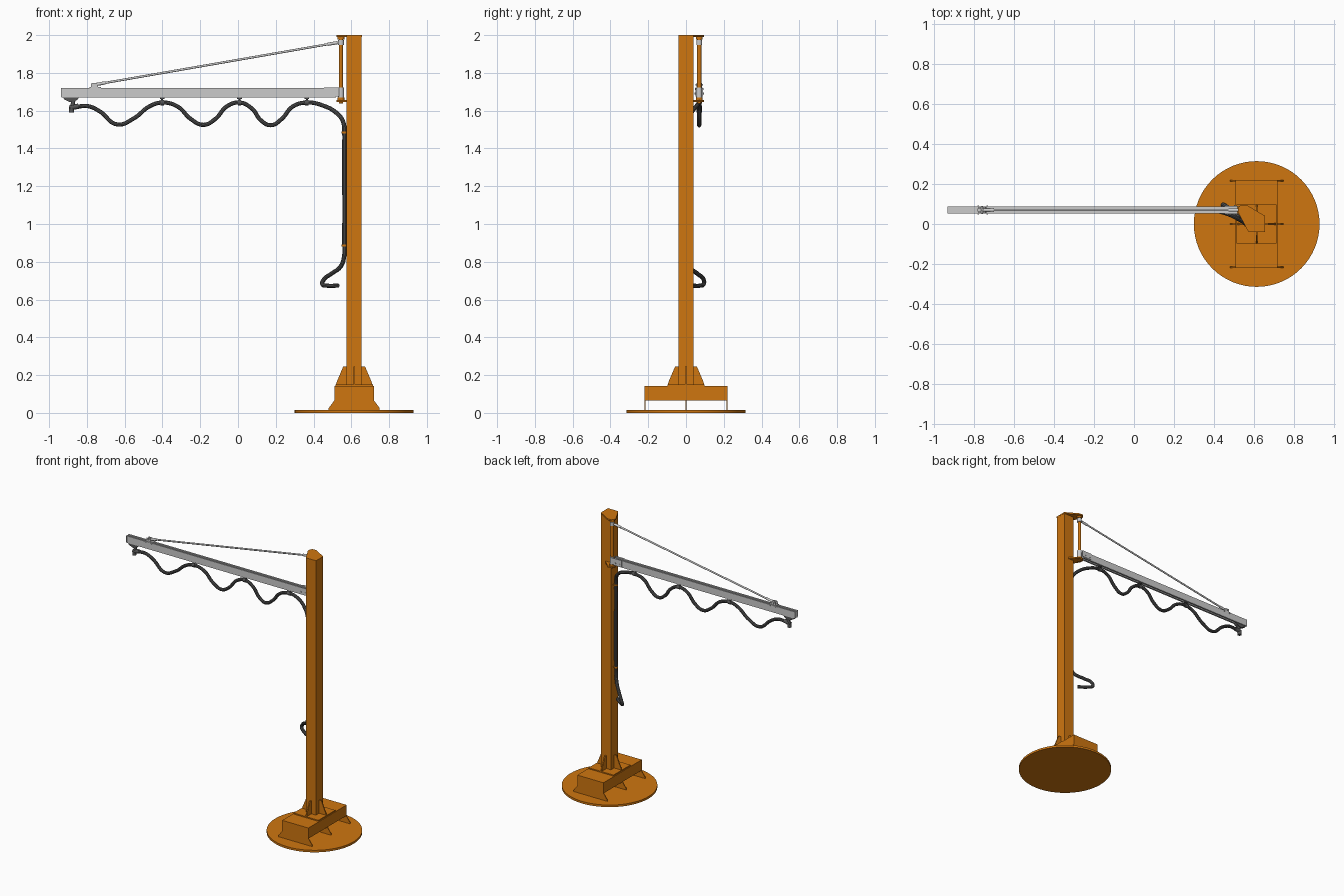
import bpy, bmesh
from mathutils import Vector

if "Cube" in bpy.data.objects:
    bpy.data.objects.remove(bpy.data.objects["Cube"])


def material(name, rgb):
    m = bpy.data.materials.new(name)
    m.diffuse_color = (*rgb, 1)
    m.use_nodes = True
    m.node_tree.nodes["Principled BSDF"].inputs["Base Color"].default_value = m.diffuse_color
    return m


ORANGE = material("orange_paint", (0.62, 0.18, 0.005))
DARK = material("dark_rubber", (0.09, 0.09, 0.09))
STEEL = None


def finish(ob, mat):
    if mat:
        ob.data.materials.append(mat)
    return ob


def prism(name, pts, axis, lo, hi, mat=STEEL):
    """Extrude a 2D outline along an axis: x uses (y,z), y uses (x,z), z uses (x,y)."""
    place = {"x": lambda a, b, c: (c, a, b), "y": lambda a, b, c: (a, c, b),
             "z": lambda a, b, c: (a, b, c)}[axis]
    bm = bmesh.new()
    f = bm.faces.new([bm.verts.new(place(a, b, lo)) for a, b in pts])
    ext = bmesh.ops.extrude_face_region(bm, geom=[f])["geom"]
    bmesh.ops.translate(bm, vec=place(0, 0, hi - lo),
                        verts=[v for v in ext if isinstance(v, bmesh.types.BMVert)])
    bmesh.ops.recalc_face_normals(bm, faces=bm.faces)
    me = bpy.data.meshes.new(name)
    bm.to_mesh(me)
    bm.free()
    ob = bpy.data.objects.new(name, me)
    bpy.context.collection.objects.link(ob)
    return finish(ob, mat)


def box(name, x0, x1, y0, y1, z0, z1, mat=STEEL):
    return prism(name, [(x0, y0), (x1, y0), (x1, y1), (x0, y1)], "z", z0, z1, mat)


def rod(name, a, b, r, mat=STEEL, sides=20):
    a, b = Vector(a), Vector(b)
    bpy.ops.mesh.primitive_cylinder_add(vertices=sides, radius=r, depth=(b - a).length,
                                        location=(a + b) / 2)
    ob = bpy.context.object
    ob.name = name
    ob.rotation_euler = (b - a).to_track_quat("Z", "Y").to_euler()
    if sides > 8:
        bpy.ops.object.shade_smooth_by_angle()
    return finish(ob, mat)


CX, PX, PY = 0.615, 0.545, 0.07     # column centre x, pivot x and y

# base: floor disc, raised ballast box on three plates
rod("floor_disc", (CX, 0, 0), (CX, 0, 0.015), 0.315, ORANGE, 64)
for y in (-0.217, 0, 0.217):
    prism("base_rib", [(0.48, 0.015), (0.75, 0.015), (0.75, 0.025), (0.72, 0.066),
                       (0.51, 0.066), (0.48, 0.025)], "y", y - 0.003, y + 0.003, ORANGE)
box("base_box", 0.51, 0.72, -0.22, 0.22, 0.065, 0.142, ORANGE)
box("column_foot_plate", 0.515, 0.715, -0.097, 0.097, 0.142, 0.15, ORANGE)

# column with four gussets
box("column", 0.575, 0.655, -0.04, 0.04, 0.15, 1.993, ORANGE)
for s in (-1, 1):
    g = [(0.038, 0.15), (0.097, 0.15), (0.092, 0.165), (0.058, 0.245), (0.038, 0.245)]
    prism("column_gusset_side", [(CX + s * a, b) for a, b in g], "y", -0.004, 0.004, ORANGE)
    prism("column_gusset_front_back", [(s * a, b) for a, b in g],
          "x", CX - 0.004, CX + 0.004, ORANGE)

# pivot brackets and post, offset diagonally from the column corner
arm_plate = [(0.574, -0.041), (0.656, -0.041), (0.656, 0.041), (0.565, 0.095),
             (0.535, 0.095), (0.522, 0.082), (0.522, 0.058)]
low_plate = [(0.574, -0.035), (0.62, 0.041), (0.565, 0.095),
             (0.535, 0.095), (0.522, 0.082), (0.522, 0.058)]
prism("pivot_bracket_top", arm_plate, "z", 1.99, 2.0, ORANGE)
prism("pivot_bracket_bottom", low_plate, "z", 1.647, 1.657, ORANGE)
rod("pivot_post", (PX, PY, 1.65), (PX, PY, 1.995), 0.011, ORANGE)
for z in (1.657, 1.978):
    rod("pivot_collar", (PX, PY, z), (PX, PY, z + 0.012), 0.018, ORANGE)
rod("pivot_bottom_nut", (PX, PY, 1.639), (PX, PY, 1.648), 0.012, ORANGE, 6)

# boom: rail with a slot below and a groove on top
half = [(0.006, 1.67), (0.017, 1.67), (0.017, 1.72), (0.007, 1.72), (0.007, 1.714)]
inner = [(0.014, 1.709), (0.014, 1.673), (0.006, 1.673)]
outline = ([(PY + a, b) for a, b in half] + [(PY - a, b) for a, b in reversed(half)]
           + [(PY - a, b) for a, b in reversed(inner)] + [(PY + a, b) for a, b in inner])
prism("boom_rail", outline, "x", -0.935, 0.518)
for x in (-0.936, 0.516):
    box("boom_end_cap", x, x + 0.004, PY - 0.0172, PY + 0.0172, 1.6735, 1.7202)

# boom hinge at the pivot
for s in (-1, 1):
    y = PY + s * 0.0185
    box("hinge_cheek", 0.455, 0.535, y - 0.002, y + 0.002, 1.675, 1.722)
    for x in (0.47, 0.505):
        rod("hinge_bolt", (x, y, 1.69), (x, y + s * 0.006, 1.69), 0.005, STEEL, 6)
rod("hinge_sleeve", (PX, PY, 1.67), (PX, PY, 1.722), 0.0155)

# tie rod with clevis at each end
A, B = Vector((-0.762, PY, 1.737)), Vector((0.53, PY, 1.961))
d = (B - A).normalized()
rod("tie_rod", A, B, 0.006)
rod("tie_rod_left_socket", A + d * 0.01, A + d * 0.06, 0.0085)
rod("tie_rod_right_socket", B - d * 0.055, B - d * 0.005, 0.0085)
rod("tie_rod_ring", (PX, PY, 1.948), (PX, PY, 1.975), 0.0155)
box("tie_foot_plate", -0.785, -0.725, PY - 0.015, PY + 0.015, 1.72, 1.725)
for s in (-1, 1):
    y = PY + s * 0.011
    prism("tie_foot_ear", [(-0.78, 1.722), (-0.738, 1.722), (-0.748, 1.746), (-0.776, 1.746)],
          "y", y - 0.0025, y + 0.0025)
    for x in (-0.78, -0.735):
        rod("tie_foot_bolt", (x, PY + s * 0.016, 1.715), (x, PY + s * 0.022, 1.715),
            0.005, STEEL, 6)
rod("tie_pin", (-0.762, PY - 0.019, 1.737), (-0.762, PY + 0.019, 1.737), 0.005)

# cable trolley at the boom tip, and its connector
prism("end_trolley", [(-0.925, 1.67), (-0.842, 1.67), (-0.848, 1.66), (-0.87, 1.645),
                      (-0.89, 1.645), (-0.92, 1.66)], "y", PY - 0.013, PY + 0.013, DARK)
rod("end_connector_neck", (-0.872, PY, 1.65), (-0.878, PY, 1.615), 0.011, DARK)
rod("end_connector_plug", (-0.882, PY, 1.59), (-0.882, PY, 1.622), 0.014, DARK)
rod("end_connector_elbow", (-0.89, PY, 1.615), (-0.845, PY, 1.624), 0.014, DARK)

# sliding cable hangers
for x in (-0.402, 0.008, 0.365):
    box("hanger_glider", x - 0.012, x + 0.012, PY - 0.01, PY + 0.01, 1.662, 1.671, DARK)
    rod("hanger_stem", (x, PY, 1.645), (x, PY, 1.665), 0.005, DARK)
    rod("hanger_clip", (x - 0.009, PY, 1.643), (x + 0.009, PY, 1.643), 0.0145, DARK)

# cable: festoon under the boom, drop down the column, loose hook at the end
festoon = [(-0.86, 1.621), (-0.79, 1.623), (-0.73, 1.595), (-0.64, 1.527), (-0.55, 1.56),
           (-0.47, 1.622), (-0.402, 1.643), (-0.32, 1.622), (-0.25, 1.556), (-0.183, 1.525),
           (-0.12, 1.556), (-0.06, 1.622), (0.008, 1.643), (0.075, 1.61), (0.12, 1.55),
           (0.174, 1.523), (0.23, 1.555), (0.29, 1.622), (0.365, 1.643)]
drop = [(0.45, 0.058, 1.627), (0.525, 0.025, 1.585), (0.557, 0.005, 1.54), (0.563, 0, 1.48),
        (0.563, 0, 1.42), (0.563, 0, 0.9), (0.562, 0, 0.83), (0.545, 0.015, 0.777),
        (0.495, 0.06, 0.737), (0.455, 0.093, 0.706), (0.446, 0.094, 0.683),
        (0.47, 0.075, 0.674), (0.53, 0.03, 0.674)]
pts = [(x, PY, z) for x, z in festoon] + drop
cu = bpy.data.curves.new("cable", "CURVE")
cu.dimensions = "3D"
cu.bevel_depth, cu.bevel_resolution, cu.resolution_u, cu.use_fill_caps = 0.0115, 3, 8, True
sp = cu.splines.new("BEZIER")
sp.bezier_points.add(len(pts) - 1)
for bp, p in zip(sp.bezier_points, pts):
    bp.co = p
    bp.handle_left_type = bp.handle_right_type = "AUTO"
cable = bpy.data.objects.new("cable", cu)
bpy.context.collection.objects.link(cable)
finish(cable, DARK)
bpy.ops.object.select_all(action="DESELECT")
cable.select_set(True)
bpy.context.view_layer.objects.active = cable
bpy.ops.object.convert(target="MESH")
bpy.ops.object.shade_smooth_by_angle()

# orange clips holding the cable to the column
for z in (0.887, 1.485):
    rod("cable_clip", (0.563, 0, z - 0.005), (0.563, 0, z + 0.005), 0.0145, ORANGE)
    box("cable_clip_tab", 0.572, 0.576, -0.025, 0.025, z - 0.005, z + 0.005, ORANGE)
